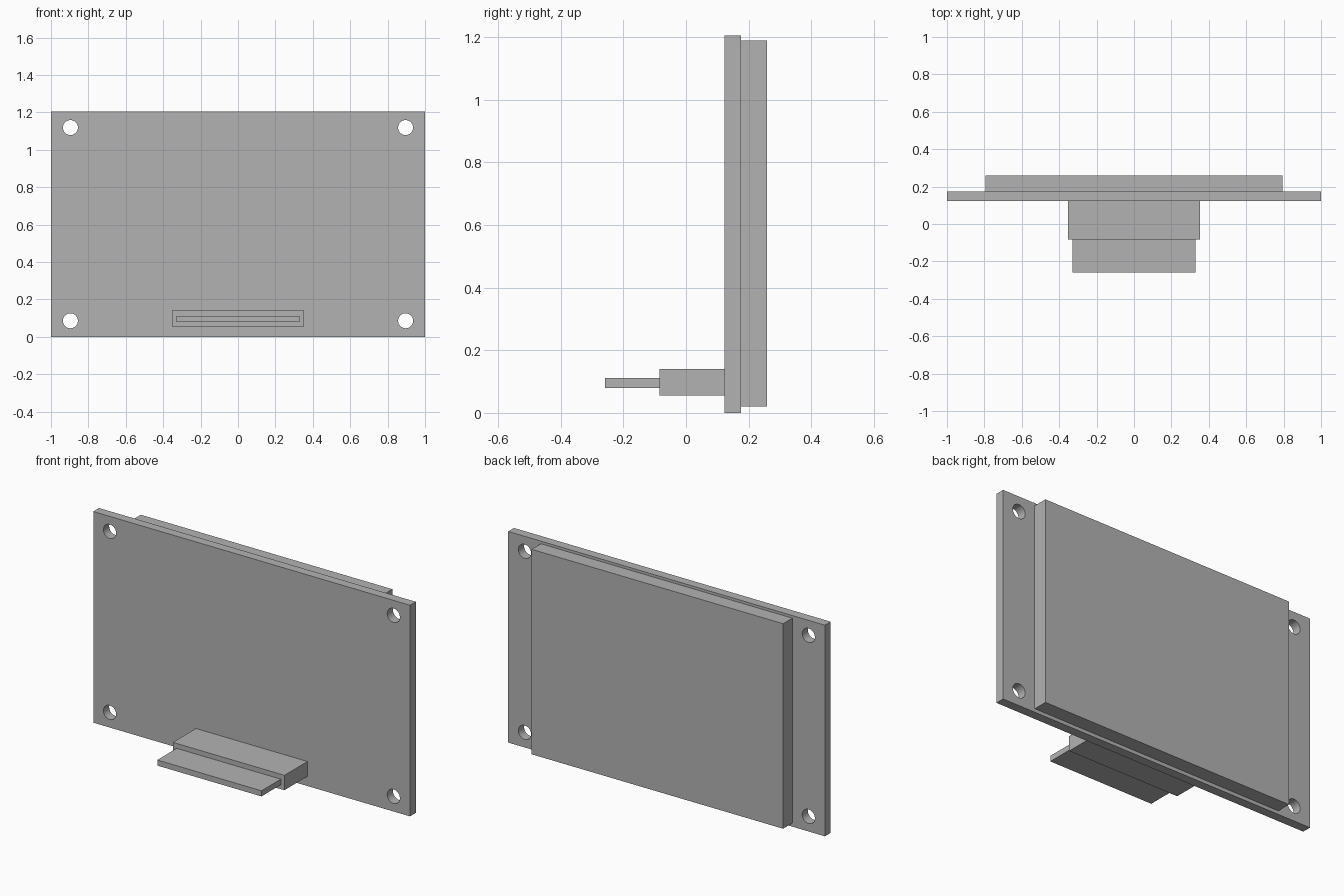
import bpy

if "Cube" in bpy.data.objects:
    bpy.data.objects.remove(bpy.data.objects["Cube"], do_unlink=True)

grey = bpy.data.materials.new("plain grey")
grey.use_nodes = True
colour = (0.45, 0.45, 0.45, 1)
grey.diffuse_color = colour
grey.node_tree.nodes["Principled BSDF"].inputs["Base Color"].default_value = colour


def block(name, half_width, y0, y1, z0, z1):
    """Box centred on x = 0 between the given depths and heights."""
    bpy.ops.mesh.primitive_cube_add(size=1, location=(0, (y0 + y1) / 2, (z0 + z1) / 2))
    obj = bpy.context.object
    obj.name = name
    obj.scale = (2 * half_width, y1 - y0, z1 - z0)
    bpy.ops.object.transform_apply(location=False, rotation=False, scale=True)
    obj.data.materials.append(grey)
    return obj


# Depths where the parts meet, and the board height
BOARD_FRONT, BOARD_BACK, HEIGHT = 0.123, 0.175, 1.205

# Mounting board, raised back panel, connector housing and flat plug
board = block("mounting_board", 1.0, BOARD_FRONT, BOARD_BACK, 0, HEIGHT)
block("back_panel", 0.794, BOARD_BACK, 0.258, 0.02, 1.19)
block("connector_housing", 0.352, -0.084, BOARD_FRONT, 0.055, 0.14)
block("connector_plug", 0.329, -0.258, -0.084, 0.08, 0.112)

# Round screw holes in the four corners of the board
for x in (-0.896, 0.896):
    for z in (0.086, HEIGHT - 0.086):
        bpy.ops.mesh.primitive_cylinder_add(
            vertices=48, radius=0.04, depth=0.2,
            location=(x, (BOARD_FRONT + BOARD_BACK) / 2, z),
            rotation=(1.570796, 0, 0))
        cutter = bpy.context.object
        cutter.name = "hole_cutter"
        cutter.hide_render = True
        cutter.data.materials.append(grey)
        bpy.ops.object.select_all(action='DESELECT')
        board.select_set(True)
        bpy.context.view_layer.objects.active = board
        cut = board.modifiers.new("screw_hole", 'BOOLEAN')
        cut.operation = 'DIFFERENCE'
        cut.solver = 'EXACT'
        cut.object = cutter
        bpy.ops.object.modifier_apply(modifier=cut.name)
        bpy.data.objects.remove(cutter, do_unlink=True)

# Smooth hole walls, sharp board edges
bpy.ops.object.shade_smooth_by_angle(angle=0.52)
